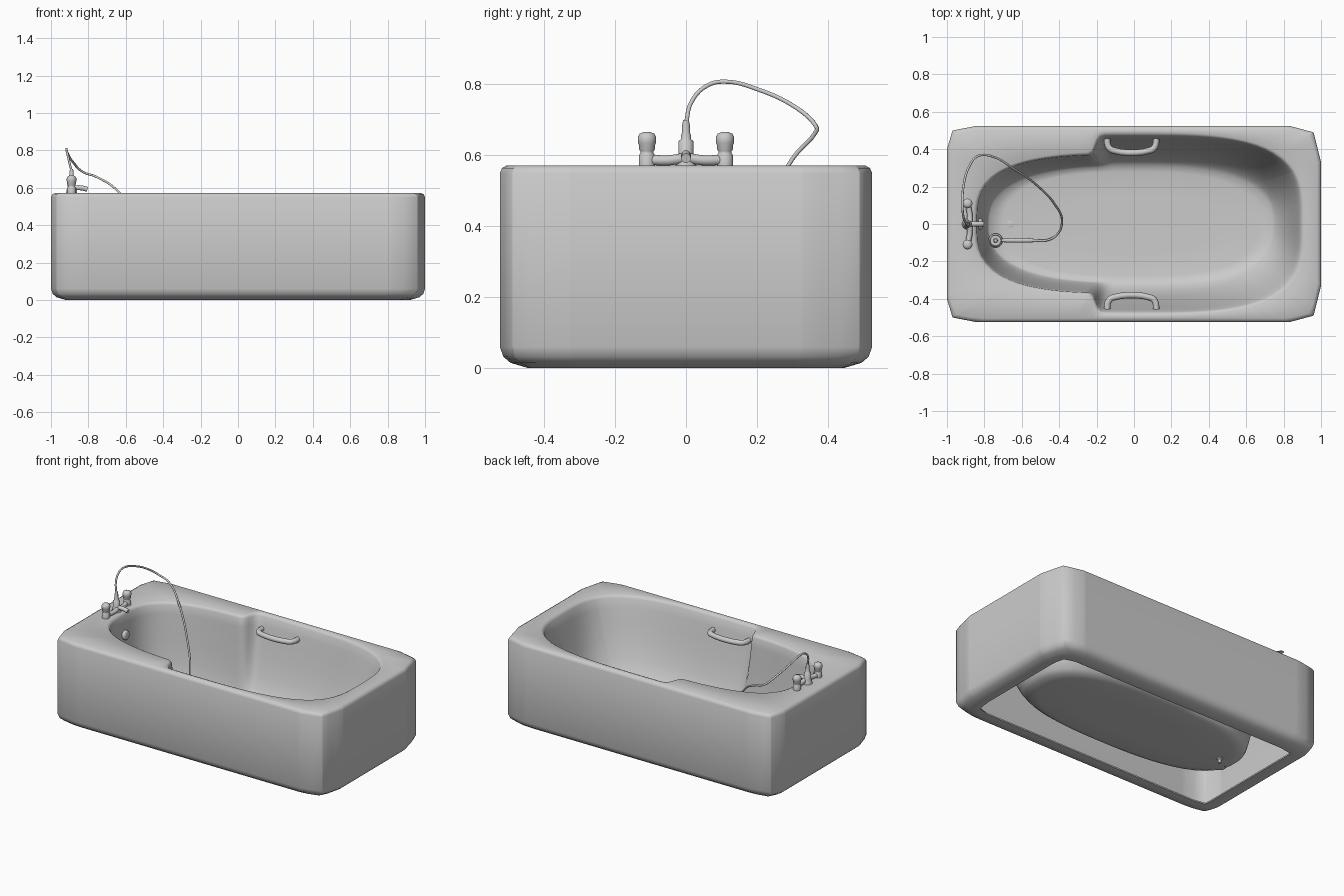
import bpy, bmesh, math
from mathutils import Vector

cube = bpy.data.objects.get("Cube")
if cube:
    bpy.data.objects.remove(cube, do_unlink=True)

grey = bpy.data.materials.new("plain_grey")
grey.use_nodes = True
grey.diffuse_color = (0.6, 0.6, 0.6, 1)
grey.node_tree.nodes["Principled BSDF"].inputs["Base Color"].default_value = (0.6, 0.6, 0.6, 1)


def finish(ob, angle):
    bpy.ops.object.select_all(action='DESELECT')
    ob.select_set(True)
    bpy.context.view_layer.objects.active = ob
    if ob.type == 'CURVE':
        bpy.ops.object.convert(target='MESH')
        ob = bpy.context.object
    bpy.ops.object.shade_smooth_by_angle(angle=math.radians(angle))
    return ob


def loft(name, rings, cap_start=True, cap_end=True, angle=50):
    """Skin a list of closed rings that share one point count."""
    bm = bmesh.new()
    vs = [[bm.verts.new(p) for p in ring] for ring in rings]
    n = len(vs[0])
    for a, b in zip(vs, vs[1:]):
        for i in range(n):
            j = (i + 1) % n
            bm.faces.new((a[i], a[j], b[j], b[i]))
    if cap_start:
        bm.faces.new(vs[0][::-1])
    if cap_end:
        bm.faces.new(vs[-1])
    bmesh.ops.recalc_face_normals(bm, faces=bm.faces)
    me = bpy.data.meshes.new(name)
    bm.to_mesh(me)
    bm.free()
    me.materials.append(grey)
    ob = bpy.data.objects.new(name, me)
    bpy.context.collection.objects.link(ob)
    return finish(ob, angle)


def lathe(name, origin, axis, profile, sides=20):
    """Turn (radius, height) pairs around an axis."""
    q = Vector(axis).to_track_quat('Z', 'Y')
    turn = [2 * math.pi * i / sides for i in range(sides)]
    return loft(name, [[Vector(origin) + q @ Vector((r * math.cos(t), r * math.sin(t), h))
                        for t in turn] for r, h in profile])


def tube(name, points, radius, flat=1):
    """Round pipe along a smooth path."""
    cu = bpy.data.curves.new(name, 'CURVE')
    cu.dimensions = '3D'
    cu.bevel_depth = radius
    cu.bevel_resolution = 3
    cu.resolution_u = 5
    cu.use_fill_caps = True
    sp = cu.splines.new('BEZIER')
    sp.bezier_points.add(len(points) - 1)
    for bp, p in zip(sp.bezier_points, points):
        bp.co = p
        bp.handle_left_type = bp.handle_right_type = 'AUTO'
    cu.materials.append(grey)
    ob = bpy.data.objects.new(name, cu)
    bpy.context.collection.objects.link(ob)
    return finish(ob, 50)


# Plan outlines, given as radius by angle
half = [(1, .33), (.96, .49), (.83, .525), (-.84, .525), (-.97, .5), (-1, .4)]
outline = [Vector(p) for p in half + [(x, -y) for x, y in reversed(half)]]


def outer(t, inset=0):
    u = Vector((math.cos(t), math.sin(t)))
    best = 9
    for a, b in zip(outline, outline[1:] + outline[:1]):
        d = (b - a).normalized()
        normal = Vector((d.y, -d.x))
        if normal.dot(u) > 1e-6:
            best = min(best, (normal.dot(a) - inset) / normal.dot(u))
    return best


def oval(t, a, b, n):
    return (abs(math.cos(t) / a) ** n + abs(math.sin(t) / b) ** n) ** (-1 / n)


def rim(t):
    # narrow tap end, stepping out to the wider bathing end
    off = math.degrees(math.acos(math.cos(t)))
    k = min(1, max(0, (off - 109) / 14))
    k = k * k * (3 - 2 * k)
    return (1 - k) * oval(t, .89, .47, 3.4) + k * oval(t, .84, .37, 3.1)


def floor(t):
    return oval(t, .74 if math.cos(t) > 0 else .775, .31, 2.6)


angles = {round(2 * math.pi * i / 120, 4) for i in range(120)}
angles |= {round(math.atan2(p.y, p.x) % (2 * math.pi), 4) for p in outline}
angles = sorted(angles)


def ring(radius, z):
    return [(radius(t) * math.cos(t), radius(t) * math.sin(t), z) for t in angles]


# Tub: open underside, rounded skirt, flat deck, basin
rings = [ring(lambda t: outer(t, i), z) for i, z in
         [(.12, .012), (.12, .003), (.08, 0), (.03, .015), (.01, .032), (0, .06),
          (0, .55), (.006, .564), (.02, .572)]]
rings += [ring(lambda t: rim(t) + e, z) for e, z in [(.02, .572), (.008, .567), (0, .555)]]
rings += [ring(lambda t: (1 - k) * rim(t) + k * floor(t), z) for k, z in
          [(.08, .5), (.18, .42), (.33, .31), (.52, .2), (.7, .13), (.86, .09), (1, .07)]]
rings += [ring(lambda t: floor(t) * s, z) for s, z in [(.9, .063), (.5, .06), (.05, .06)]]
loft("bathtub", rings, cap_start=False, angle=65)

# Grab handles on both side walls
for side, label in ((1, "left"), (-1, "right")):
    path = [(-.145, .47), (-.135, .41), (-.11, .393), (.085, .393), (.11, .41), (.12, .47)]
    tube(label + "_grab_handle", [(x, side * y, .48) for x, y in path], .017)

# Tap body, knobs and spout
TX = -.89
tube("tap_bridge", [(TX, -.11, .588), (TX + .012, -.05, .586), (TX + .012, 0, .592),
                    (TX + .012, .05, .586), (TX, .11, .588)], .015)
for side, label in ((1, "left"), (-1, "right")):
    lathe(label + "_tap_knob", (TX, side * .11, .57), (0, 0, 1),
          [(.023, 0), (.023, .03), (.019, .036), (.019, .042), (.023, .048), (.023, .06),
           (.026, .066), (.026, .08), (.021, .091), (.01, .096)])
lathe("tap_column", (TX, 0, .57), (0, 0, 1),
      [(.03, 0), (.026, .02), (.021, .034), (.021, .07), (.014, .076), (.014, .088),
       (.011, .094), (.011, .115), (.008, .13)])
tube("tap_spout", [(TX, 0, .598), (TX + .05, 0, .6), (TX + .085, 0, .592)], .014)

# Shower hose
tube("shower_hose", [
    (TX, 0, .69), (-.905, .015, .75), (-.915, .06, .797), (-.917, .11, .808),
    (-.912, .2, .787), (-.88, .31, .735), (-.83, .365, .685), (-.76, .362, .66),
    (-.65, .3, .59), (-.5, .19, .39), (-.42, .1, .26), (-.385, .02, .16),
    (-.41, -.055, .1), (-.46, -.085, .085), (-.53, -.088, .09)], .006)

# Hand shower lying on the basin floor
HY = -.088
lathe("shower_grip", (-.51, HY, .09), (-1, 0, .05),
      [(.006, 0), (.009, .01), (.009, .03), (.012, .05), (.012, .12), (.009, .2)])
lathe("shower_head", (-.74, HY, .068), (0, 0, 1),
      [(.03, 0), (.038, .01), (.038, .025), (.03, .035), (.028, .03), (.012, .03), (.008, .036)])

# Drain and overflow
lathe("drain", (-.66, 0, .03), (0, 0, 1),
      [(.01, 0), (.01, .022), (.02, .028), (.02, .036), (.012, .038)])
lathe("overflow", (-.835, 0, .43), (1, 0, .1),
      [(.03, 0), (.03, .018), (.024, .024), (.01, .026)])
